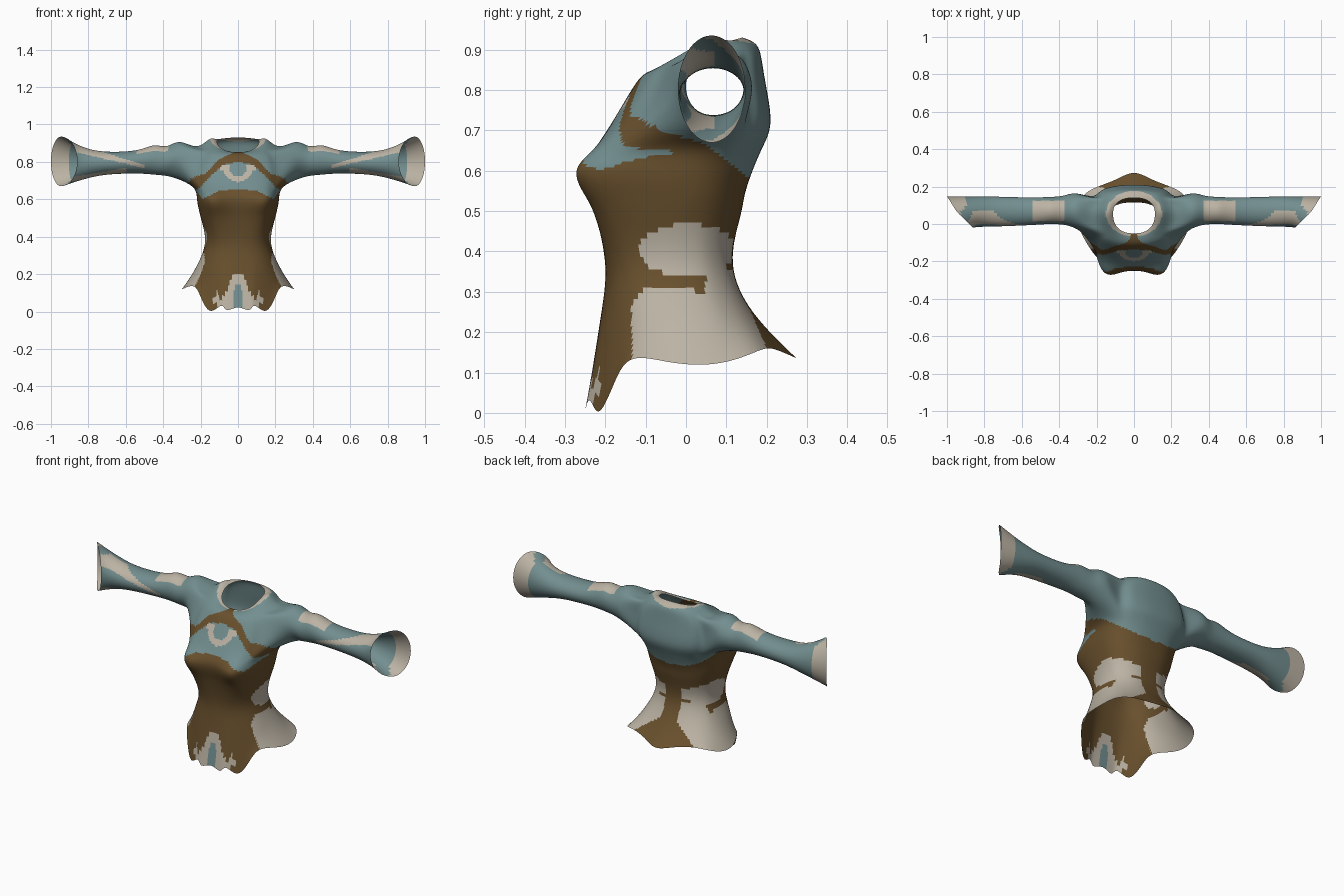
import bpy, math
from mathutils import Vector

if "Cube" in bpy.data.objects:
    bpy.data.objects.remove(bpy.data.objects["Cube"])

# ---- materials ----
def mat(name, rgb):
    m = bpy.data.materials.new(name)
    m.diffuse_color = (*rgb, 1)
    m.use_nodes = True
    m.node_tree.nodes["Principled BSDF"].inputs["Base Color"].default_value = m.diffuse_color
    return m

TEAL, TAN, BROWN = 0, 1, 2
MATS = [mat("teal_cloth", (0.17, 0.27, 0.275)),
        mat("pale_trim", (0.50, 0.45, 0.37)),
        mat("brown_leather", (0.14, 0.08, 0.026))]

def lerp(x, pts):
    """Piecewise linear curve through (x, value) points."""
    if x <= pts[0][0]:
        return pts[0][1]
    for (a, u), (b, v) in zip(pts, pts[1:]):
        if x <= b:
            return u + (v - u) * (x - a) / (b - a)
    return pts[-1][1]

# ---- torso rings ----
ANGLES = [0, 12, 24, 38, 54, 72, 90, 108, 124, 140, 154, 167, 180]  # front to back
HALF = len(ANGLES) - 1
N = 2 * HALF

# jagged hem, half of it from front centre to back centre
HEM = [(0, -.245, .025), (.06, -.25, .005), (.09, -.238, .035), (.15, -.215, 0),
       (.2, -.175, .08), (.235, -.13, .135), (.285, -.04, .125), (.30, .05, .12),
       (.285, .12, .132), (.25, .17, .15), (.18, .205, .16), (.09, .24, .15), (0, .275, .135)]

# half width, front y, middle y, back y, bust bulge, z at front / side / back
RINGS = [(.218, -.21, -.01, .165, .0, .25, .25, .25),
         (.175, -.20, -.03, .115, .01, .37, .37, .37),
         (.195, -.222, -.03, .135, .03, .485, .485, .485),
         (.208, -.238, -.02, .145, .05, .54, .54, .54),
         (.22, -.25, -.02, .165, .065, .605, .60, .60),
         (.235, -.222, .02, .19, .03, .66, .66, .66),
         (.26, -.18, .05, .21, .01, .725, .73, .72),
         (.255, -.135, .055, .198, .0, .80, .81, .81),
         (.22, -.105, .06, .188, .0, .838, .88, .87),
         (.152, -.075, .06, .175, .0, .85, .925, .912),
         (.112, -.05, .055, .14, .0, .852, .91, .93)]

def half_ring(hw, yf, yc, yb, bulge, zf, zs, zb):
    pts = []
    for deg in ANGLES:
        s, c = math.sin(math.radians(deg)), math.cos(math.radians(deg))
        k = abs(c) ** .85
        ye, ze = (yf, zf) if c > 0 else (yb, zb)
        y = yc + (ye - yc) * k
        if c > 0:
            y -= bulge * (2 * s * c) ** 2
        pts.append((hw * max(s, 0) ** .85 if 0 < deg < 180 else 0, y, zs + (ze - zs) * abs(c)))
    return pts

verts, faces = [], []
rows = [HEM] + [half_ring(*r) for r in RINGS]
for pts in rows:
    for j in range(N):
        x, y, z = pts[j] if j <= HALF else pts[N - j]
        verts.append((x if j <= HALF else -x, y, z))

C0, C1, R0, R1 = 4, 8, 6, 9        # armhole columns and rows
for r in range(len(rows) - 1):
    for j in range(N):
        col = j if j < HALF else N - 1 - j
        if C0 <= col < C1 and R0 <= r < R1:
            continue
        k = (j + 1) % N
        faces.append((r * N + j, r * N + k, (r + 1) * N + k, (r + 1) * N + j))

# ---- sleeves, grown from the armholes: x, front y, back y, bottom z, top z ----
SLEEVE = [(.31, -.025, .165, .703, .91), (.38, -.004, .15, .725, .882), (.45, 0, .145, .732, .89),
          (.54, -.005, .142, .738, .862), (.70, -.012, .145, .732, .855),
          (.82, -.015, .148, .708, .877), (.945, -.02, .147, .67, .935)]
loop = ([(R0, c) for c in range(C0, C1 + 1)] + [(r, C1) for r in range(R0 + 1, R1)]
        + [(R1, c) for c in range(C1, C0 - 1, -1)] + [(r, C0) for r in range(R1 - 1, R0, -1)])
M = len(loop)
for side in (1, -1):
    prev = [r * N + (c if side > 0 else N - c) for r, c in loop]
    for n, (x, yf, yb, z0, z1) in enumerate(SLEEVE):
        ring = []
        for i in range(M):
            th = (i - 2) * 2 * math.pi / M
            s, c = math.sin(th), math.cos(th)
            slant = s * (.055 if s > 0 else .085) if n == len(SLEEVE) - 1 else 0   # cuff cut
            ring.append(len(verts))
            verts.append((side * (x + slant), (yf + yb) / 2 + (yb - yf) / 2 * s,
                          (z0 + z1) / 2 - (z1 - z0) / 2 * c))
        for i in range(M):
            k = (i + 1) % M
            f = (prev[i], prev[k], ring[k], ring[i])
            faces.append(f if side > 0 else f[::-1])
        prev = ring

# ---- smooth shell passing through the ring points ----
mesh = bpy.data.meshes.new("jacket")
mesh.from_pydata(verts, [], faces)
jacket = bpy.data.objects.new("jacket", mesh)
bpy.context.collection.objects.link(jacket)
sub = jacket.modifiers.new("smooth", 'SUBSURF')
sub.levels = sub.render_levels = 3

def evaluated():
    mesh.update()
    jacket.update_tag()
    bpy.context.view_layer.update()
    return jacket.evaluated_get(bpy.context.evaluated_depsgraph_get())

for _ in range(3):
    ev = evaluated().data
    moved = [Vector(verts[i]) - ev.vertices[i].co for i in range(len(verts))]
    for v, d in zip(mesh.vertices, moved):
        v.co += d * .8
final = bpy.data.meshes.new_from_object(evaluated())
jacket.modifiers.clear()
jacket.data = final
final.materials.clear()
for m in MATS:
    final.materials.append(m)

# ---- colour zones ----
def sleeve_colour(x, y, z):
    if x > .925 or (x > .9 and y > .08):
        return TAN                                            # cuff
    if .37 < x < .54 and .015 < y < .125 and z > .82:
        return TAN                                            # upper arm patch
    if y < .07 and x > .5:                                    # V stripes on the front
        if abs(z - .775 - (x - .5) * .27) < .008 + (x - .5) * .04:
            return TAN
        if x > .6 and abs(z - .765 + (x - .55) * .17) < .012:
            return TAN
    return TEAL

def chest_colour(x, y, z):
    arc_out = lerp(x, [(0, .86), (.1, .815), (.17, .74), (.22, .685), (.25, .65)])
    arc_in = lerp(x, [(0, .80), (.08, .785), (.13, .74), (.18, .69), (.215, .655)])
    panel = lerp(x, [(0, .655), (.1, .645), (.19, .602), (.22, .64)])
    if y < -.04 and z < arc_out:
        if z > arc_in or z < panel:
            return BROWN
        u = math.hypot(x, (z - .765) * 1.1)                   # U shaped emblem
        if (.045 < u < .078 and z < .765) or (.04 < x < .095 and .755 < z < .785):
            return TAN
        return TEAL
    if math.hypot(x / .15, (y - .055) / .122) < 1 and z > .8:
        return TAN                                            # collar
    yoke = lerp(y, [(-.12, .73), (-.05, .695), (.05, .665), (.16, .578)])
    return TEAL if z > yoke else BROWN

def waist_colour(x, y, z):
    if y < -.14:                                              # front hem motif
        if x < .022 and z < .155 - x * 2:
            return TEAL
        w = lerp(z, [(0, .09), (.03, .11), (.06, .135), (.1, .115), (.105, .062),
                     (.15, .045), (.19, .025), (.205, 0)])
        notch = .07 < x < .10 and .075 < z
        return TAN if x < w and not notch else BROWN
    if x > .05:                                               # side panels
        top = lerp(y, [(-.135, .27), (-.1, .31), (.02, .305), (.04, .29), (.06, .35), (.1, .36)])
        if y > -.135 and z < top and y < .2 - (z - .16) * .43:
            return TAN
        if math.hypot((y - .005) / .12, (z - .403) / .066) < 1:
            return TAN
    return BROWN

for p in final.polygons:
    x, y, z = abs(p.center.x), p.center.y, p.center.z
    zone = sleeve_colour if x > .29 and z > .6 else chest_colour if z > .55 else waist_colour
    p.material_index = zone(x, y, z)
    p.use_smooth = True
